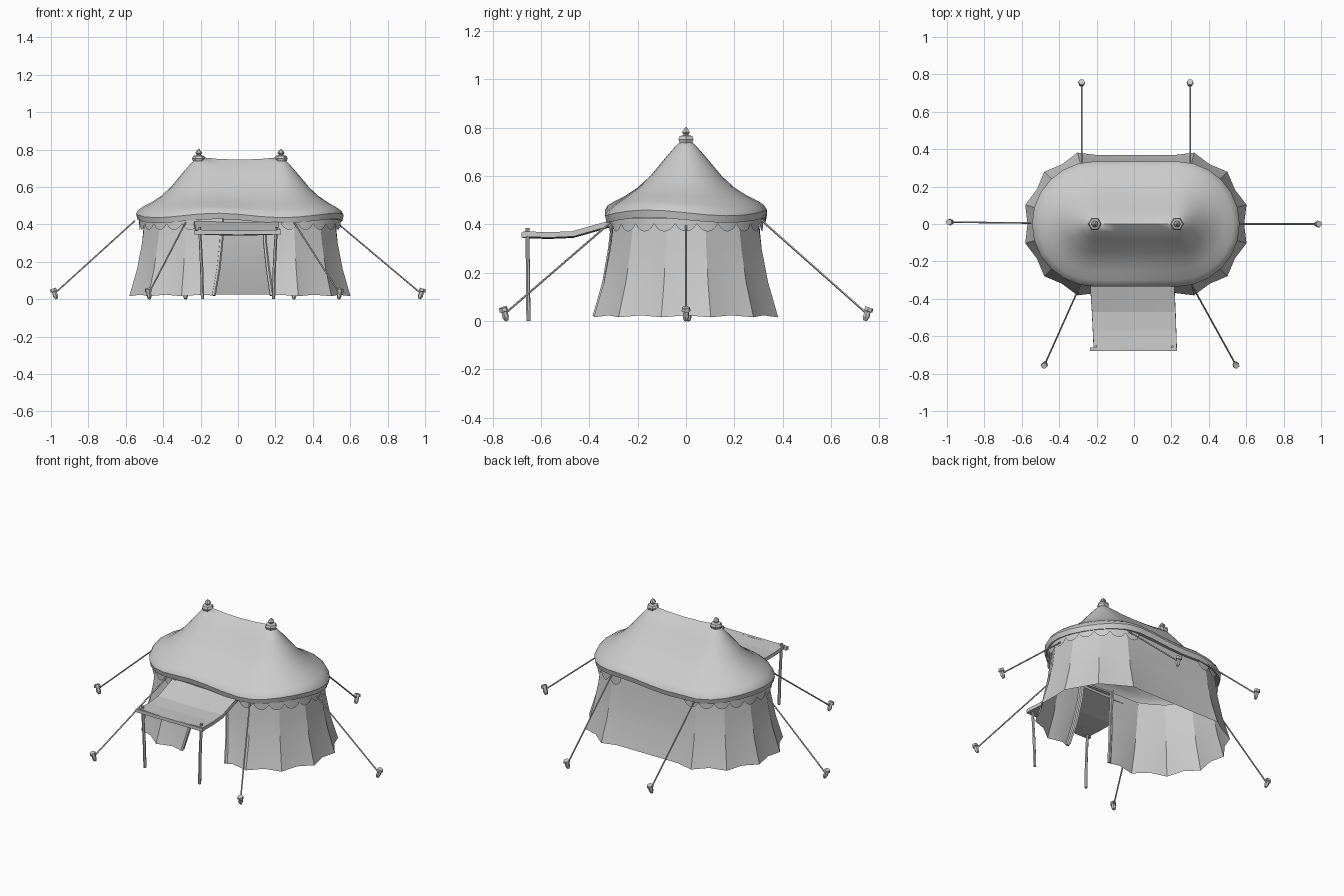
import bpy, bmesh
from math import sin, cos, pi, radians
from mathutils import Vector

if "Cube" in bpy.data.objects:
    bpy.data.objects.remove(bpy.data.objects["Cube"])

CX = {1: 0.23, -1: -0.21}      # x of the two tent peaks


def grid(name, rows, closed=False, smooth=None):
    """Skin a list of equally long point rows into one object."""
    bm = bmesh.new()
    vs = [[bm.verts.new(p) for p in row] for row in rows]
    n = len(rows[0])
    for a, b in zip(vs, vs[1:]):
        for i in range(n if closed else n - 1):
            j = (i + 1) % n
            bm.faces.new((a[i], a[j], b[j], b[i]))
    bmesh.ops.remove_doubles(bm, verts=bm.verts, dist=0.0005)
    bmesh.ops.recalc_face_normals(bm, faces=bm.faces)
    me = bpy.data.meshes.new(name)
    bm.to_mesh(me)
    bm.free()
    ob = bpy.data.objects.new(name, me)
    bpy.context.collection.objects.link(ob)
    if smooth:
        bpy.ops.object.select_all(action='DESELECT')
        ob.select_set(True)
        bpy.context.view_layer.objects.active = ob
        bpy.ops.object.shade_smooth_by_angle(angle=radians(smooth))
    return ob


def tube(name, stations, sides=6):
    """Capped tube through (point, radius) stations."""
    pts = [Vector(p) for p, r in stations]
    d = (pts[-1] - pts[0]).normalized()
    u = d.orthogonal().normalized()
    v = d.cross(u)
    rows = [[pts[0]] * sides]
    for p, (_, r) in zip(pts, stations):
        rows.append([p + r * (cos(2 * pi * k / sides) * u + sin(2 * pi * k / sides) * v)
                     for k in range(sides)])
    rows.append([pts[-1]] * sides)
    bm_rows = rows[1:-1]
    ob = grid(name, bm_rows, closed=True)
    bm = bmesh.new()
    bm.from_mesh(ob.data)
    bmesh.ops.holes_fill(bm, edges=[e for e in bm.edges if e.is_boundary], sides=sides)
    bmesh.ops.recalc_face_normals(bm, faces=bm.faces)
    bm.to_mesh(ob.data)
    bm.free()
    return ob


# Roof: stadium outline shrinking along a concave profile to a sagging ridge
stations = []
for k in range(13):
    stations.append((CX[1], radians(-90 + 15 * k)))
for k in range(1, 5):
    stations.append((CX[1] - 0.11 * k + 0.0, pi / 2))
for k in range(1, 13):
    stations.append((CX[-1], radians(90 + 15 * k)))
for k in range(1, 4):
    stations.append((CX[-1] + 0.11 * k, -pi / 2))


def roof_ring(r, z):
    ring = []
    for cx, a in stations:
        sag = 0.014 * max(0, 1 - ((cx - 0.01) / 0.22) ** 2) * (1 - r / 0.335)
        wave = 0.012 * sin(3 * a + 9 * cx + 1) * (r / 0.335) ** 4
        ring.append((cx + r * cos(a), r * sin(a), z - sag + wave))
    return ring


profile = [(0, .76), (.04, .728), (.08, .682), (.15, .598), (.2, .552), (.25, .517),
           (.30, .488), (.325, .468), (.335, .448), (.328, .418), (.305, .422)]
grid("roof", [roof_ring(r, z) for r, z in profile], True, 30)

# Scalloped valance around both rounded ends
for s, side in ((1, "right"), (-1, "left")):
    top, low = [], []
    teeth, sub = 11, 6
    for k in range(teeth * sub + 1):
        a = -pi / 2 + pi * k / (teeth * sub)
        x, y = CX[s] + s * 0.318 * cos(a), 0.318 * sin(a)
        top.append((x, y, 0.425))
        low.append((x, y, 0.403 - 0.032 * abs(sin(pi * k / sub)) ** 0.7))
    grid(side + "_valance", [top, low])

# Fluted walls, one open strip running from door edge to door edge
levels = [(.435, .303, .003, .14, -.085), (.30, .318, .006, .145, -.09),
          (.16, .342, .010, .16, -.105), (.02, .382, .013, .18, -.13)]
rows = []
for z, r, amp, door_r, door_l in levels:
    row = [(door_r - .005, -r + .03, z), (door_r, -r, z)]
    for s in (1, -1):
        cx = CX[s] - s * 0.01
        for k in range(13):
            a = radians(-90 + 15 * k)
            rr = r + (amp if k % 2 else -amp)
            x, y = cx + rr * cos(a) * s, rr * sin(a) * s
            row.append((x, y, z + (0.004 * cos(k * pi) if z < .1 else 0)))
    row += [(door_l, -r, z), (door_l + .005, -r + .03, z)]
    rows.append(row)
grid("walls", rows, smooth=20)

# Rolled door curtains at the opening
for i, side in ((3, "right"), (4, "left")):
    tube(side + "_door_roll", [((lv[i], -lv[1] + .006, lv[0]), .011) for lv in levels])

# Awning over the door: sagging slab with a front rail
awning = [(-.31, .418), (-.40, .392), (-.47, .372), (-.57, .368), (-.675, .372)]
rows = []
for k, (y, z) in enumerate(awning):
    xl, xr = -.235 + .005 * k, .215 + .0035 * k
    rows.append([(xl, y, z), (xl * .5, y, z - .004), (0, y, z - .006),
                 (xr * .5, y, z - .004), (xr, y, z)])
aw = grid("awning", rows)
zs = [v.normal.z for v in aw.data.vertices]
mod = aw.modifiers.new("thickness", 'SOLIDIFY')
mod.thickness = 0.022
mod.offset = -1 if sum(zs) > 0 else 1
tube("awning_rail", [((-.235, -.67, .357), .014), ((.23, -.67, .357), .014)], 4)

# Awning poles
for x, top, side in ((-.19, -.205, "left"), (.19, .205, "right")):
    tube(side + "_awning_pole", [((x, -.652, 0), .009), ((x * 1.02, -.654, .16), .009),
                                 ((top, -.656, .385), .008)])

# Hexagonal finials on the peaks
for s, side in ((1, "right"), (-1, "left")):
    prof = [(0, .735), (.03, .738), (.036, .752), (.03, .766), (.012, .77), (.012, .774),
            (.019, .781), (.014, .79), (0, .805)]
    grid(side + "_finial", [[(CX[s] + r * cos(k * pi / 3), r * sin(k * pi / 3), z)
                             for k in range(6)] for r, z in prof], True)

# Guy ropes with tilted pegs
ropes = [("right", (.54, 0, .40), (.98, 0)), ("left", (-.55, .005, .42), (-.98, .01)),
         ("front_left", (-.28, -.31, .41), (-.477, -.75)),
         ("front_right", (.30, -.31, .41), (.543, -.75)),
         ("back_left", (-.28, .31, .42), (-.28, .75)),
         ("back_right", (.30, .31, .42), (.30, .75))]
for name, a, (px, py) in ropes:
    out = (Vector((px, py, 0)) - Vector((a[0], a[1], 0))).normalized()
    peg = Vector((px, py, .03))
    tube(name + "_rope", [(a, .0045), (peg, .0045)], 5)
    axis = (out * .35 + Vector((0, 0, 1))).normalized()
    tube(name + "_peg", [(peg - axis * .03, .008), (peg - axis * .012, .014),
                         (peg + axis * .004, .012), (peg + axis * .010, .011),
                         (peg + axis * .012, .019), (peg + axis * .028, .017)])
